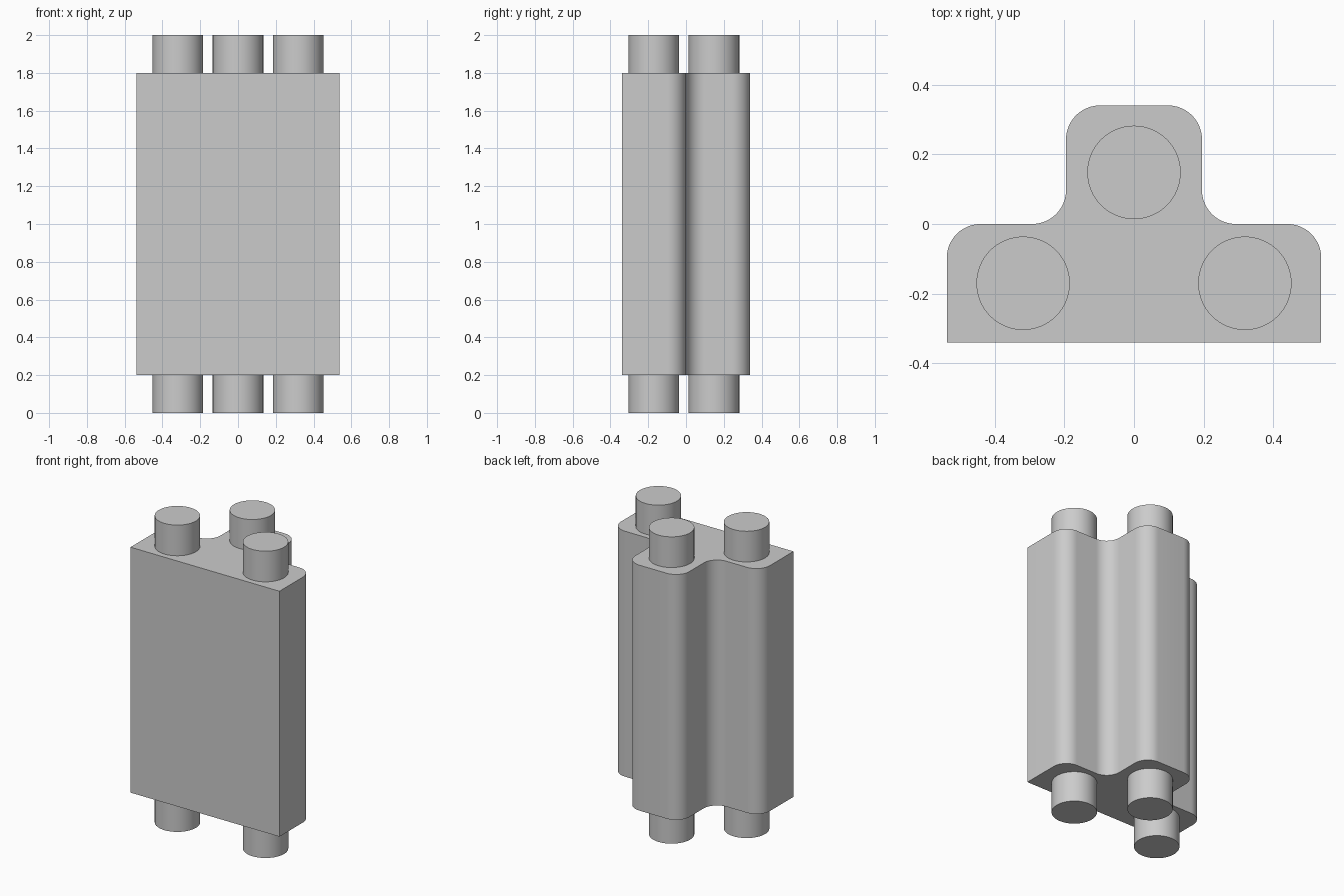
import bpy, bmesh, math
from mathutils import Vector

cube = bpy.data.objects.get("Cube")
if cube:
    bpy.data.objects.remove(cube, do_unlink=True)

grey = bpy.data.materials.new("light grey")
grey.use_nodes = True
colour = (0.6, 0.6, 0.6, 1)
grey.diffuse_color = colour
grey.node_tree.nodes["Principled BSDF"].inputs["Base Color"].default_value = colour

BOTTOM, TOP, HEIGHT = 0.2, 1.8, 2.0
ROUND = 0.097
ARC_STEPS = 12


def finish(bm, name):
    bmesh.ops.recalc_face_normals(bm, faces=bm.faces)
    mesh = bpy.data.meshes.new(name)
    bm.to_mesh(mesh)
    bm.free()
    mesh.materials.append(grey)
    obj = bpy.data.objects.new(name, mesh)
    bpy.context.collection.objects.link(obj)
    bpy.ops.object.select_all(action='DESELECT')
    obj.select_set(True)
    bpy.context.view_layer.objects.active = obj
    bpy.ops.object.shade_smooth_by_angle(angle=math.radians(30))
    return obj


def rounded(corner, before, after):
    """Quarter arc replacing a right-angled corner; before/after point to its neighbours."""
    c, a, b = Vector(corner), Vector(before) * ROUND, Vector(after) * ROUND
    centre = c + a + b
    angles = [math.pi / 2 * i / ARC_STEPS for i in range(ARC_STEPS + 1)]
    return [centre - b * math.cos(t) - a * math.sin(t) for t in angles]


# Body: T-shaped outline, right half mirrored, extruded upwards
half = [Vector((0.537, -0.34))]
half += rounded((0.537, 0), (0, -1), (-1, 0))
half += rounded((0.195, 0), (1, 0), (0, 1))
half += rounded((0.195, 0.34), (0, -1), (-1, 0))
outline = half + [Vector((-p.x, p.y)) for p in reversed(half)]

bm = bmesh.new()
base = bm.faces.new([bm.verts.new((p.x, p.y, BOTTOM)) for p in outline])
extruded = bmesh.ops.extrude_face_region(bm, geom=[base], use_keep_orig=True)
bmesh.ops.translate(bm, vec=(0, 0, TOP - BOTTOM),
                    verts=[g for g in extruded["geom"] if isinstance(g, bmesh.types.BMVert)])
finish(bm, "body")

# Pegs: one above and one below the body at each of three places
PEG_LENGTH = HEIGHT - TOP
places = {"left": (0.318, -0.17), "right": (-0.318, -0.17), "back": (0, 0.148)}
for side, (x, y) in places.items():
    for level, z in (("upper", HEIGHT - PEG_LENGTH / 2), ("lower", PEG_LENGTH / 2)):
        bm = bmesh.new()
        bmesh.ops.create_cone(bm, cap_ends=True, segments=64, radius1=0.134,
                              radius2=0.134, depth=PEG_LENGTH)
        bmesh.ops.translate(bm, vec=(x, y, z), verts=bm.verts)
        finish(bm, f"{level}_{side}_peg")
